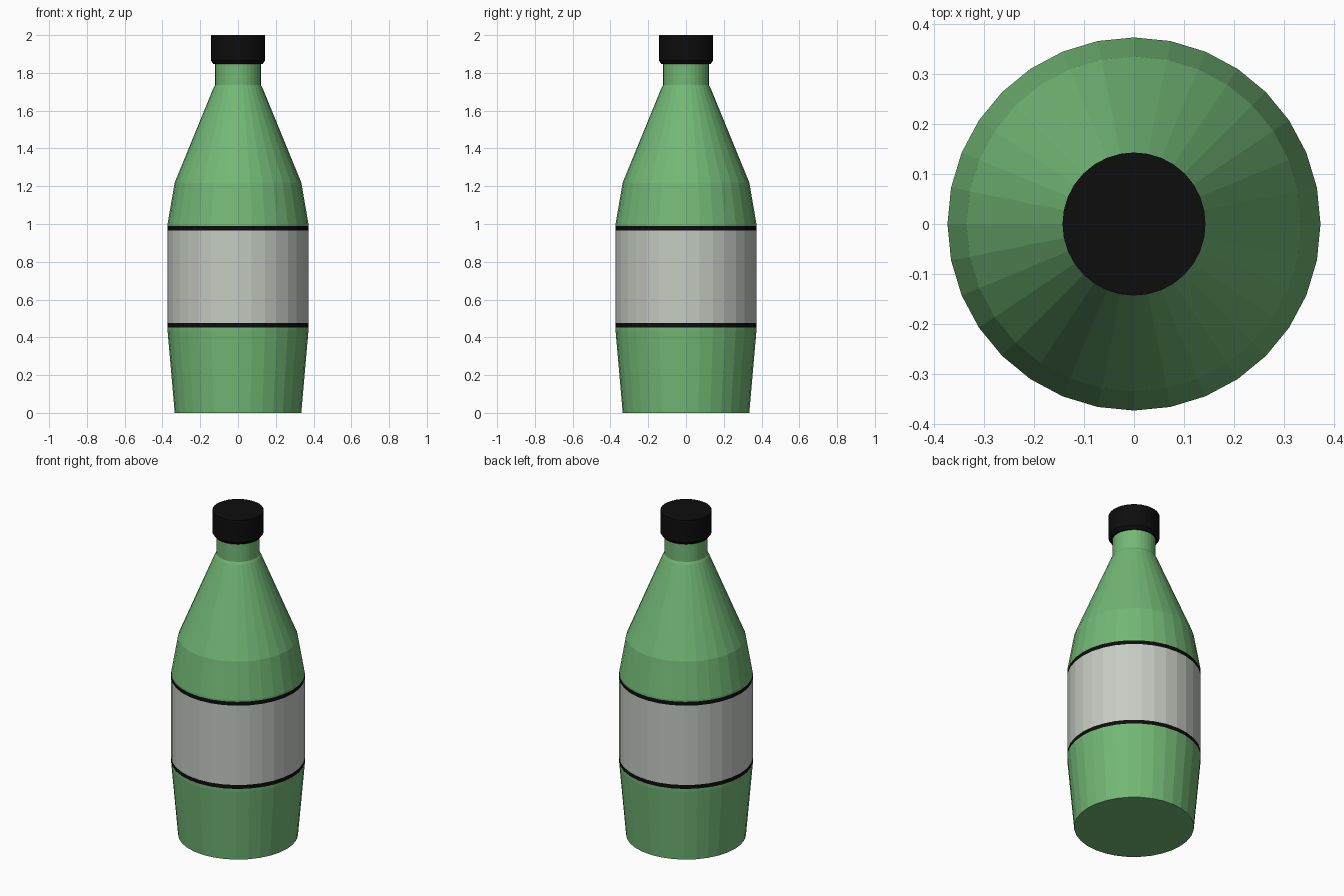
import bpy
import bmesh
from math import cos, sin, tau

SIDES = 32

if "Cube" in bpy.data.objects:
    bpy.data.objects.remove(bpy.data.objects["Cube"], do_unlink=True)


def material(name, rgb):
    mat = bpy.data.materials.new(name)
    mat.use_nodes = True
    mat.diffuse_color = (*rgb, 1)
    mat.node_tree.nodes["Principled BSDF"].inputs["Base Color"].default_value = (*rgb, 1)
    return mat


green = material("green_glass", (0.17, 0.48, 0.18))
paper = material("label_grey", (0.56, 0.60, 0.54))
black = material("black", (0.004, 0.004, 0.004))


def lathe(name, profile, materials, rule=lambda z: 0):
    """Turn a (radius, height) profile into a closed solid; rule picks a colour by height."""
    bm = bmesh.new()
    rings = [[bm.verts.new((r * cos(tau * i / SIDES), r * sin(tau * i / SIDES), z))
              for i in range(SIDES)] for r, z in profile]
    for low, high in zip(rings, rings[1:]):
        for i in range(SIDES):
            j = (i + 1) % SIDES
            bm.faces.new((low[i], low[j], high[j], high[i]))
    bm.faces.new(rings[0][::-1])
    bm.faces.new(rings[-1])
    for face in bm.faces:
        face.material_index = rule(face.calc_center_median().z)
    mesh = bpy.data.meshes.new(name)
    bm.to_mesh(mesh)
    bm.free()
    for mat in materials:
        mesh.materials.append(mat)
    obj = bpy.data.objects.new(name, mesh)
    bpy.context.collection.objects.link(obj)
    return obj


# Label between two black border stripes
LABEL_LOW, LABEL_HIGH, STRIPE = 0.453, 0.99, 0.024


def bottle_colour(z):
    if not LABEL_LOW < z < LABEL_HIGH:
        return 0
    return 1 if LABEL_LOW + STRIPE < z < LABEL_HIGH - STRIPE else 2


# Bottle body, shoulder and neck
lathe("bottle", [
    (0.335, 0), (0.373, 0.435),
    (0.373, LABEL_LOW), (0.373, LABEL_LOW + STRIPE),
    (0.373, LABEL_HIGH - STRIPE), (0.373, LABEL_HIGH),
    (0.373, 1.0), (0.335, 1.22), (0.13, 1.72),
    (0.121, 1.735), (0.121, 1.87),
], [green, paper, black], bottle_colour)

# Screw cap with a bevelled lower rim
lathe("cap", [(0.131, 1.848), (0.143, 1.865), (0.143, 2.0)], [black])
